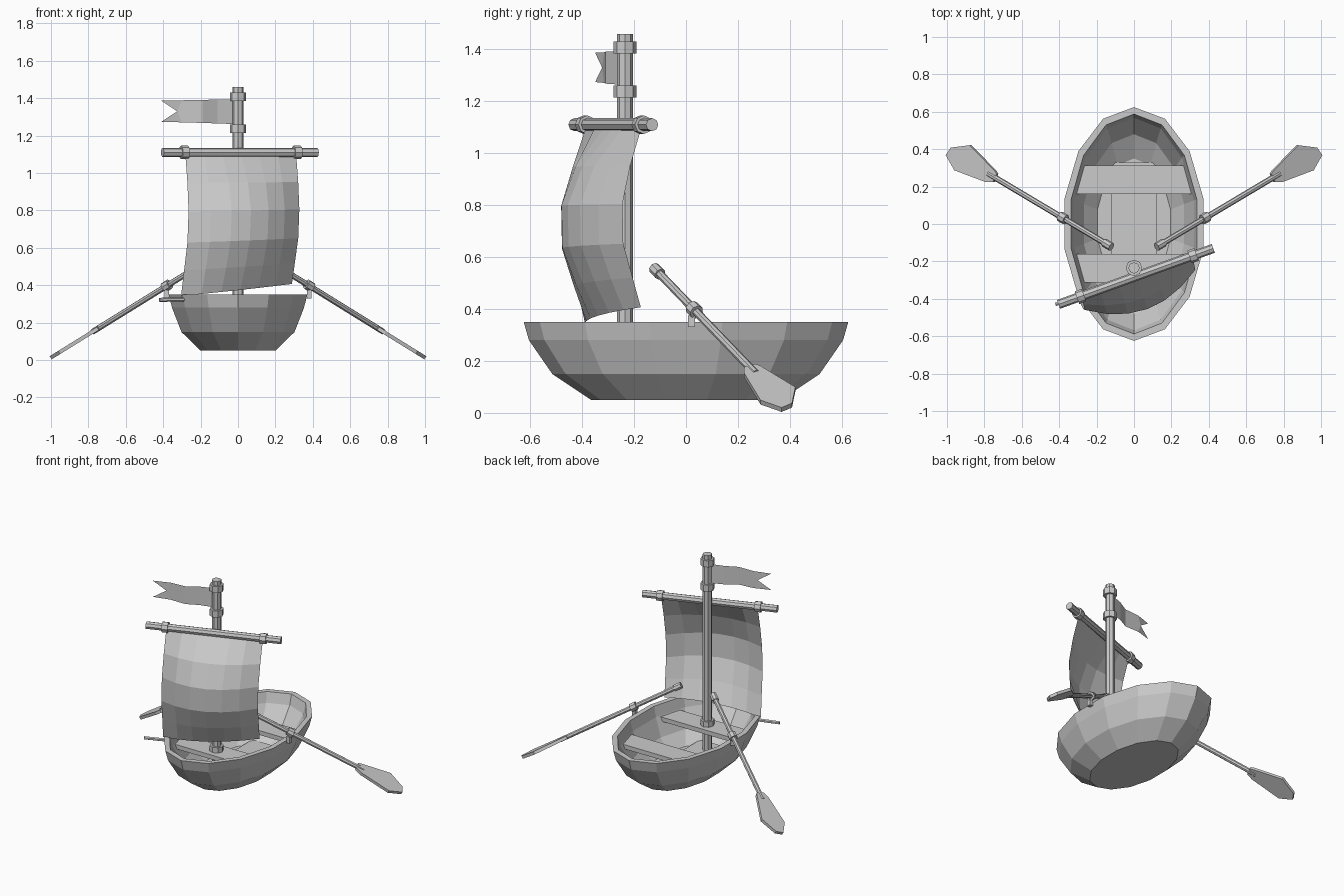
import bpy, bmesh, math
from mathutils import Vector

if "Cube" in bpy.data.objects:
    bpy.data.objects.remove(bpy.data.objects["Cube"])


def make(name, verts, faces):
    me = bpy.data.meshes.new(name)
    me.from_pydata([tuple(v) for v in verts], [], faces)
    bm = bmesh.new()
    bm.from_mesh(me)
    bmesh.ops.recalc_face_normals(bm, faces=bm.faces)
    bm.to_mesh(me)
    bm.free()
    ob = bpy.data.objects.new(name, me)
    bpy.context.collection.objects.link(ob)
    return ob


def rod(name, a, b, r, sides=8):
    a, b = Vector(a), Vector(b)
    bpy.ops.mesh.primitive_cylinder_add(vertices=sides, radius=r, depth=(b - a).length,
                                        location=(a + b) / 2)
    ob = bpy.context.object
    ob.rotation_euler = (b - a).to_track_quat('Z', 'Y').to_euler()
    ob.name = name
    return ob


def box(name, lo, hi):
    lo, hi = Vector(lo), Vector(hi)
    bpy.ops.mesh.primitive_cube_add(size=1, location=(lo + hi) / 2)
    ob = bpy.context.object
    ob.scale = hi - lo
    ob.name = name
    return ob


def slab(name, outline, origin, u, v, thick):
    """Extrude a 2D outline lying in the plane of u and v."""
    n = u.cross(v).normalized() * thick / 2
    pts = [origin + u * a + v * b for a, b in outline]
    k = len(pts)
    faces = [list(range(k)), list(range(k, 2 * k))]
    faces += [(i, (i + 1) % k, (i + 1) % k + k, i + k) for i in range(k)]
    return make(name, [p + n for p in pts] + [p - n for p in pts], faces)


# Hull: 14-sided rings, outside from keel to rim, then inside down to the floor
N = 14
rings = [(.205, .365, .05), (.31, .515, .15), (.362, .605, .28), (.38, .625, .35),
         (.345, .588, .35), (.328, .568, .28), (.275, .48, .16), (.2, .35, .085)]
verts, faces = [], []
for rx, ry, z in rings:
    for i in range(N):
        t = math.tau * i / N
        verts.append((rx * math.sin(t), ry * math.cos(t), z))
for r in range(len(rings) - 1):
    for i in range(N):
        j = (i + 1) % N
        faces.append((r * N + i, r * N + j, (r + 1) * N + j, (r + 1) * N + i))
faces += [list(range(N)), list(range(7 * N, 8 * N))]
make("hull", verts, faces)

# Floor boards and seats
box("floor_boards", (-.12, -.33, .08), (.12, .33, .1))
X, Y, Z = Vector((1, 0, 0)), Vector((0, 1, 0)), Vector((0, 0, 1))
for name, s in (("back_seat", 1), ("front_seat", -1)):
    slab(name, [(-.31, .16 * s), (.31, .16 * s), (.275, .312 * s), (-.275, .312 * s)],
         Z * .258, X, Y, .03)

# Mast with collars
MY = -.235
rod("mast", (0, MY, .08), (0, MY, 1.46), .03)
for z0, z1 in ((.27, .31), (1.215, 1.26), (1.385, 1.43)):
    rod("mast_collar", (0, MY, z0), (0, MY, z1), .044)

# Yard, turned about twenty degrees
C = Vector((.01, -.28, 1.11))
along = Vector((.94, .34, 0)).normalized()
out = Vector((.34, -.94, 0)).normalized()
rod("yard", C - along * .44, C + along * .44, .025)
for s in (-.315, .325):
    rod("yard_collar", C + along * (s - .02), C + along * (s + .02), .036)

# Sail: billowing grid
COLS = 6
rows = [(1.1, 0, 0), (.95, .045, .08), (.8, .075, .11), (.64, .07, .11),
        (.5, .03, .09), (.375, -.005, .06)]
verts, faces = [], []
for k, (z, edge, belly) in enumerate(rows):
    for c in range(COLS + 1):
        u = c / COLS * 2 - 1
        p = C + along * (.005 + u * .315 - .0045 * k) + out * (edge + belly * (1 - u * u))
        p.z = z + .032 * u * (k / 5) ** 2
        verts.append(p)
w = COLS + 1
for r in range(len(rows) - 1):
    for c in range(COLS):
        a = r * w + c
        faces.append((a, a + 1, a + w + 1, a + w))
make("sail", verts, faces)
rod("sail_peg", (-.42, -.43, .322), (-.26, -.375, .325), .011, 6)

# Swallow-tailed flag
path = [(-.02, MY), (-.11, -.265), (-.19, -.31), (-.3, -.315), (-.41, -.35)]
verts = []
for i, (x, y) in enumerate(path):
    verts += [(x, y, 1.395 - .002 * i), (x, y, 1.262 + .003 * i)]
verts += [(-.325, -.323, 1.33)]
make("flag", verts, [(0, 2, 3, 1), (2, 4, 5, 3), (4, 6, 10, 7, 5), (6, 8, 10), (7, 10, 9)])

# Oars and oarlocks on both sides
for name, s in (("right", 1), ("left", -1)):
    grip, neck = Vector((.125 * s, -.12, .555)), Vector((.755 * s, .255, .165))
    d = (neck - grip).normalized()
    side = (Y - d * d.y).normalized()
    rod(name + "_oar_shaft", grip, neck + d * .03, .016)
    rod(name + "_oar_grip", grip - d * .005, grip + d * .045, .023)
    slab(name + "_oar_blade",
         [(-.02, .025), (-.02, -.025), (.02, -.045), (.225, -.078), (.31, -.03),
          (.3, .02), (.2, .085), (.0, .035)],
         neck, d, side, .02)
    x = .38 * s
    box(name + "_oarlock_base", (x - .012, .008, .33), (x + .012, .035, .375))
    lock = grip.lerp(neck, .405)
    rod(name + "_oarlock_ring", lock - d * .02, lock + d * .02, .028)
